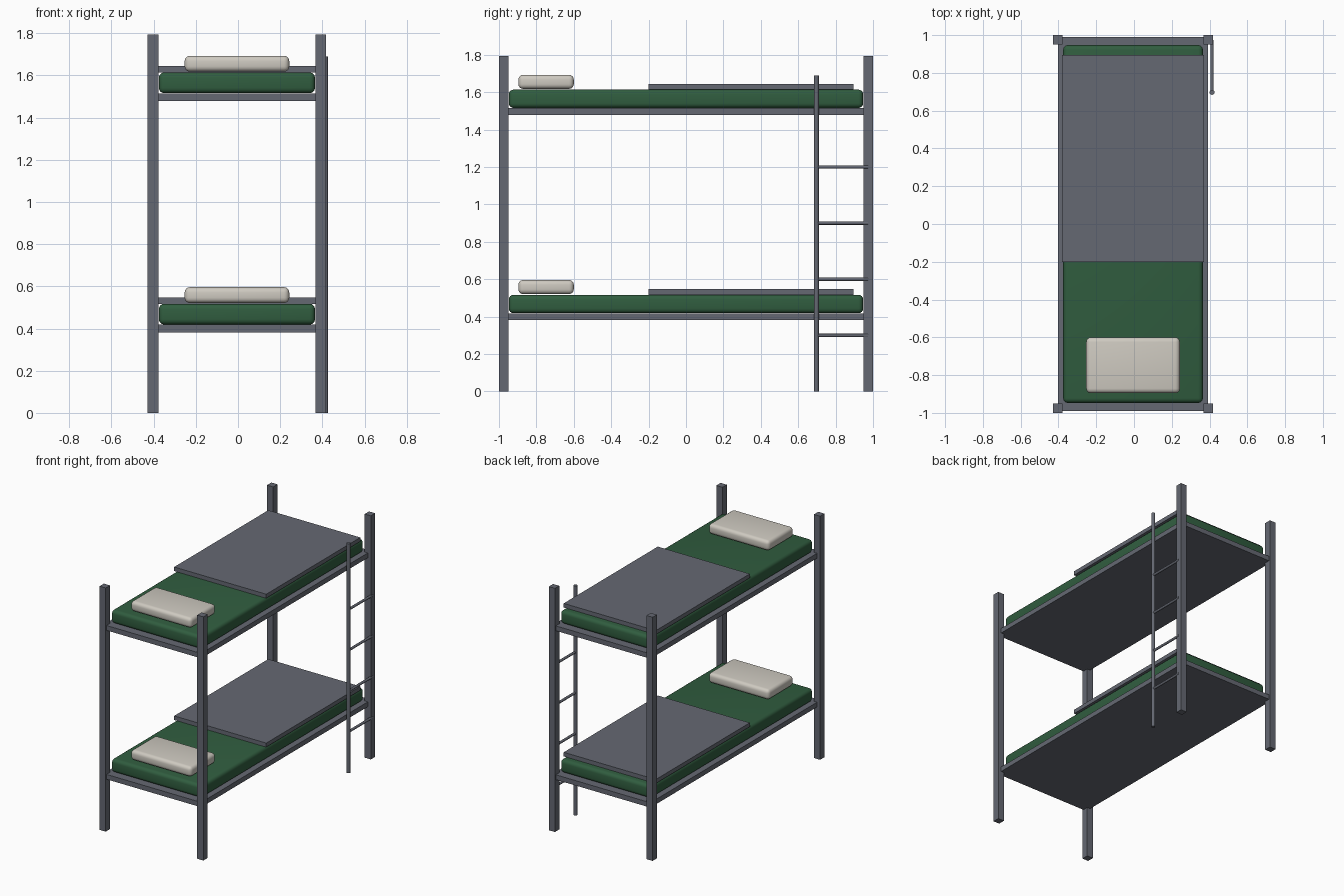
import bpy
import math

if "Cube" in bpy.data.objects:
    bpy.data.objects.remove(bpy.data.objects["Cube"], do_unlink=True)


def make_material(name, rgb):
    mat = bpy.data.materials.new(name)
    mat.use_nodes = True
    mat.diffuse_color = (*rgb, 1)
    mat.node_tree.nodes["Principled BSDF"].inputs["Base Color"].default_value = (*rgb, 1)
    return mat


STEEL = make_material("slate grey", (0.13, 0.14, 0.17))
GREEN = make_material("dark green", (0.03, 0.11, 0.05))
CLOTH = make_material("off white", (0.62, 0.59, 0.53))


def box(name, mat, x, y, z, bevel=0):
    """Box from (min, max) ranges, with optional soft rounded edges."""
    bpy.ops.mesh.primitive_cube_add(size=1, location=[sum(r) / 2 for r in (x, y, z)])
    ob = bpy.context.object
    ob.name = name
    ob.scale = [r[1] - r[0] for r in (x, y, z)]
    bpy.ops.object.transform_apply(location=False, rotation=False, scale=True)
    ob.data.materials.append(mat)
    if bevel:
        mod = ob.modifiers.new("soft edges", "BEVEL")
        mod.width = bevel
        mod.segments = 4
        bpy.ops.object.modifier_apply(modifier=mod.name)
        bpy.ops.object.shade_smooth_by_angle(angle=math.radians(40))
    return ob


def rod(name, radius, length, location, tilt=0):
    bpy.ops.mesh.primitive_cylinder_add(vertices=12, radius=radius, depth=length,
                                        location=location, rotation=(tilt, 0, 0))
    ob = bpy.context.object
    ob.name = name
    ob.data.materials.append(STEEL)
    bpy.ops.object.shade_smooth_by_angle(angle=math.radians(40))


# The bed sits slightly off centre because the ladder sticks out on one side
CX = -0.005

# Corner posts
for side, sx in (("left", 1), ("right", -1)):
    for end, sy in (("front", -1), ("back", 1)):
        px, py = CX + sx * 0.398, sy * 0.975
        box(f"{end}_{side}_post", STEEL, (px - 0.025, px + 0.025),
            (py - 0.025, py + 0.025), (0, 1.795))

# Two bunks, each with base, mattress, blanket and pillow
for level, z in (("lower", 0.382), ("upper", 1.479)):
    box(f"{level}_base", STEEL, (CX - 0.398, CX + 0.398), (-0.99, 0.99), (z, z + 0.036))
    box(f"{level}_mattress", GREEN, (CX - 0.37, CX + 0.37), (-0.947, 0.947),
        (z + 0.037, z + 0.135), 0.025)
    box(f"{level}_blanket", STEEL, (CX - 0.375, CX + 0.375), (-0.2, 0.895),
        (z + 0.135, z + 0.165))
    box(f"{level}_pillow", CLOTH, (CX - 0.248, CX + 0.248), (-0.896, -0.6),
        (z + 0.139, z + 0.214), 0.025)

# Ladder: one upright, with rungs running to the back post
LADDER_X = 0.413
rod("ladder_rail", 0.0135, 1.69, (LADDER_X, 0.697, 0.845))
for i in range(4):
    rod(f"ladder_rung_{i + 1}", 0.009, 0.28, (LADDER_X, 0.834, 0.3 + 0.3 * i), math.pi / 2)
